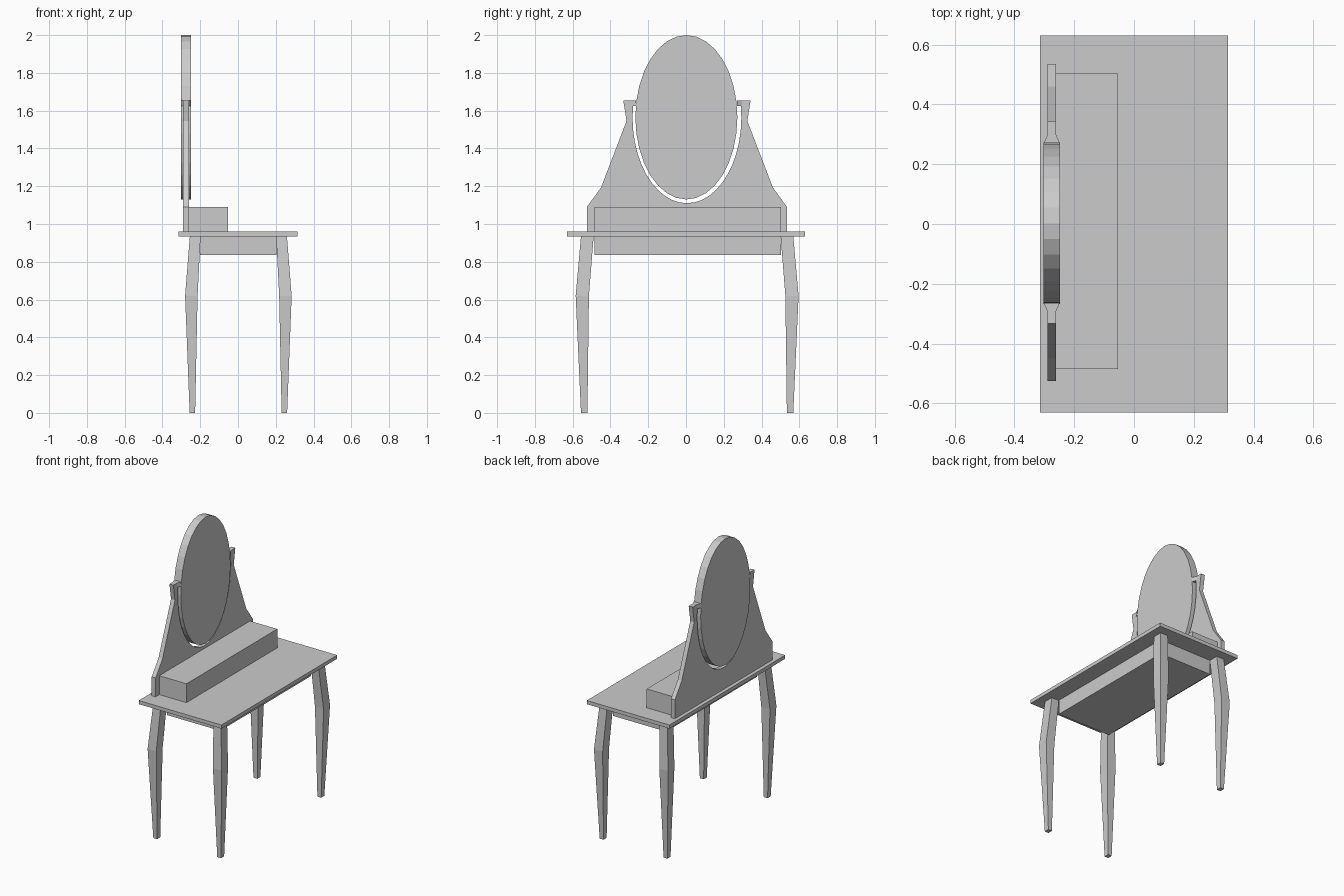
import bpy
import bmesh
from math import sin, cos, pi, asin

cube = bpy.data.objects.get("Cube")
if cube:
    bpy.data.objects.remove(cube, do_unlink=True)

GREY = (0.6, 0.6, 0.6, 1.0)
paint = bpy.data.materials.new("plain grey")
paint.use_nodes = True
paint.diffuse_color = GREY
paint.node_tree.nodes["Principled BSDF"].inputs["Base Color"].default_value = GREY


def loft(name, rings):
    """Solid skinned through matching rings of points, capped at both ends."""
    bm = bmesh.new()
    loops = [[bm.verts.new(p) for p in ring] for ring in rings]
    n = len(loops[0])
    for a, b in zip(loops, loops[1:]):
        for i in range(n):
            j = (i + 1) % n
            bm.faces.new((a[i], a[j], b[j], b[i]))
    bm.faces.new(loops[0][::-1])
    bm.faces.new(loops[-1])
    bmesh.ops.recalc_face_normals(bm, faces=bm.faces)
    mesh = bpy.data.meshes.new(name)
    bm.to_mesh(mesh)
    bm.free()
    mesh.materials.append(paint)
    obj = bpy.data.objects.new(name, mesh)
    bpy.context.collection.objects.link(obj)
    return obj


def rect(x0, x1, y0, y1, z):
    return [(x0, y0, z), (x1, y0, z), (x1, y1, z), (x0, y1, z)]


def box(name, x0, x1, y0, y1, z0, z1):
    return loft(name, [rect(x0, x1, y0, y1, z) for z in (z0, z1)])


def slab(name, outline, x0, x1):
    """A (y, z) outline extruded along x."""
    return loft(name, [[(x, y, z) for y, z in outline] for x in (x0, x1)])


# Table top, apron and shelf box
box("table_top", -0.315, 0.315, -0.63, 0.63, 0.935, 0.96)
box("apron", -0.2, 0.204, -0.485, 0.502, 0.835, 0.935)
box("shelf_box", -0.26, -0.053, -0.485, 0.503, 0.96, 1.09)

# Bent tapered legs: height, inner x, outer x, inner y, outer y
LEG = [(0.0, 0.229, 0.258, 0.528, 0.562),
       (0.62, 0.216, 0.282, 0.52, 0.59),
       (0.935, 0.2, 0.257, 0.495, 0.562)]
for sx, end in ((-1, "back"), (1, "front")):
    for sy, side in ((-1, "right"), (1, "left")):
        loft(f"leg_{end}_{side}",
             [rect(sx * xi + 0.002, sx * xo + 0.002,
                   sy * yi + 0.006, sy * yo + 0.006, z)
              for z, xi, xo, yi, yo in LEG])

# Oval mirror
MID = 1.565
oval = [(0.002 + 0.27 * sin(k * pi / 16), MID + 0.435 * cos(k * pi / 16))
        for k in range(32)]
slab("mirror", oval, -0.302, -0.248)

# Mirror frame: stepped outer edge and an oval cut-out that clears the mirror
CENTRE = 0.005
outer = [(0.53, 0.96), (0.53, 1.09), (0.455, 1.193), (0.32, 1.545),
         (0.337, 1.655), (0.29, 1.655), (0.29, 1.625)]
start = asin((1.625 - MID) / 0.455)
STEPS = 24
cut = []
for k in range(STEPS + 1):
    a = start - k * (pi + 2 * start) / STEPS
    cut.append((0.288 * cos(a), MID + 0.455 * sin(a)))
outline = outer + cut + [(-y, z) for y, z in reversed(outer)]
slab("mirror_frame", [(y + CENTRE, z) for y, z in outline], -0.29, -0.26)

# Flared pivots joining the posts to the mirror
for s, side in ((-1, "right"), (1, "left")):
    loft(f"pivot_{side}",
         [[(-0.275 + dx * w, CENTRE * 0.6 + s * y, z)
           for dx, z in ((-1, 1.625), (1, 1.625), (1, 1.655), (-1, 1.655))]
          for y, w in ((0.294, 0.015), (0.267, 0.027))])
